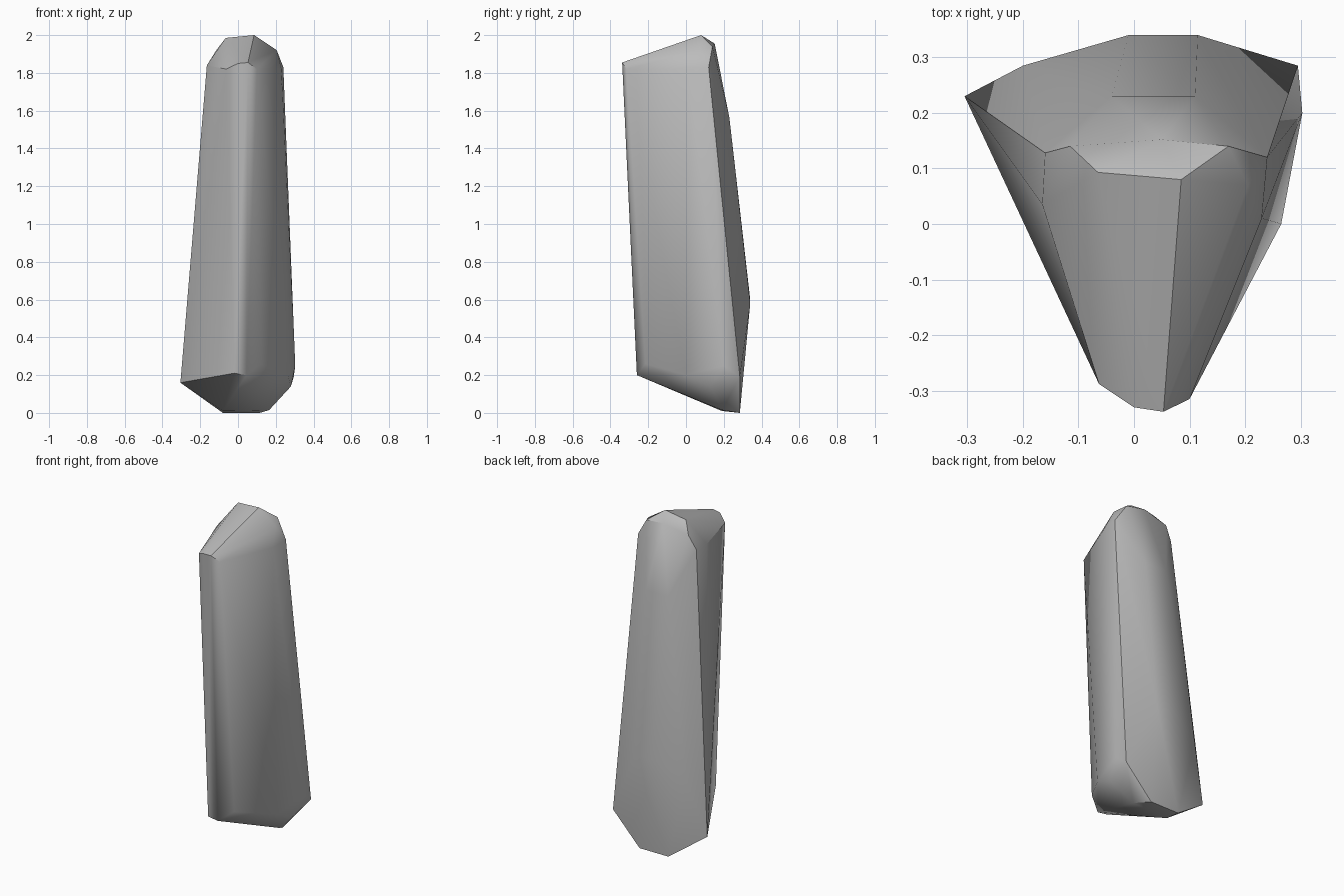
import bpy
import bmesh
import math
from mathutils import Vector

# Remove the default cube
default_cube = bpy.data.objects.get("Cube")
if default_cube:
    bpy.data.objects.remove(default_cube, do_unlink=True)

# Flat stone colour
stone = bpy.data.materials.new("stone_grey")
stone.use_nodes = True
stone_colour = (0.5, 0.5, 0.5, 1)
stone.diffuse_color = stone_colour
principled = next(node for node in stone.node_tree.nodes if node.type == "BSDF_PRINCIPLED")
principled.inputs["Base Color"].default_value = stone_colour

# Corners of the cut stone, grouped from foot to crown, in hundredths of a unit
corner_groups = {
    "foot": [(-8, 28.5, 0), (11.5, 28.5, 0), (16.5, 19, 1.5), (-8, 19, 1)],
    "front_foot": [(-2, -26, 21), (4.5, -26, 20), (12.5, -21.5, 26)],
    "side_foot": [(-30.5, 23, 16), (28, 13, 14), (29.5, 28.5, 19),
                  (30.3, 20, 25), (26.5, 0, 20)],
    "rear_bulge": [(-20, 28.5, 50), (-1, 34, 60), (11.5, 34, 58)],
    "rear_slope": [(-4, 23, 156), (11, 23, 156)],
    "shoulders": [(-16, 12.8, 184), (-16.5, 3.5, 184),
                  (24, 12, 183), (23, 1, 182), (20.5, 7, 192)],
    "front_tip": [(-6.3, -28.8, 182), (0, -33, 185),
                  (5.3, -33.8, 185.5), (10, -31.5, 182)],
    "crown": [(-11.5, 14, 192), (5, 15.2, 195.5), (17, 14, 194),
              (-6.5, 9.3, 198.5), (8.5, 8, 200)],
}


def build_cut_stone(name, groups, material):
    """Wrap the corner groups in one convex faceted surface."""
    bm = bmesh.new()
    for corners in groups.values():
        for corner in corners:
            bm.verts.new(Vector(corner) / 100)
    hull = bmesh.ops.convex_hull(bm, input=bm.verts[:])
    # Corners inside the hull are not needed
    unused = set(hull["geom_interior"]) | set(hull["geom_unused"])
    loose = [item for item in unused if isinstance(item, bmesh.types.BMVert)]
    bmesh.ops.delete(bm, geom=loose, context="VERTS")
    # Join nearly flat neighbours into broad facets
    bmesh.ops.dissolve_limit(bm, angle_limit=math.radians(2),
                             verts=bm.verts[:], edges=bm.edges[:])
    bmesh.ops.recalc_face_normals(bm, faces=bm.faces[:])
    mesh = bpy.data.meshes.new(name)
    bm.to_mesh(mesh)
    bm.free()
    mesh.materials.append(material)
    body = bpy.data.objects.new(name, mesh)
    bpy.context.collection.objects.link(body)
    return body


# Tall tapered stone with soft sides and crisp cut corners
stone_body = build_cut_stone("standing_stone", corner_groups, stone)
bpy.ops.object.select_all(action="DESELECT")
stone_body.select_set(True)
bpy.context.view_layer.objects.active = stone_body
bpy.ops.object.shade_smooth_by_angle(angle=math.radians(35))
